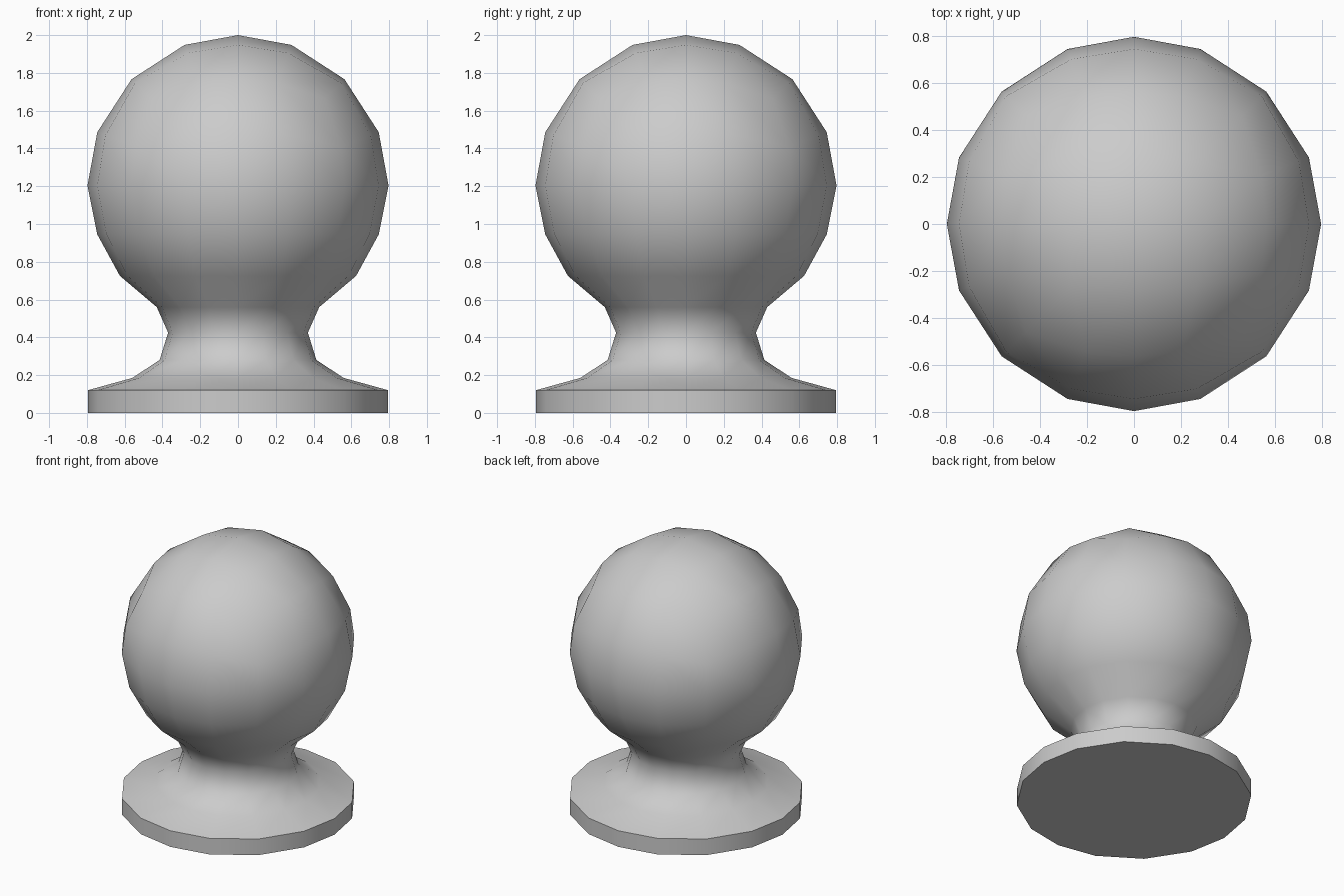
import bpy, bmesh, math

if "Cube" in bpy.data.objects:
    bpy.data.objects.remove(bpy.data.objects["Cube"])

# Rings (radius, z) below the ball's equator: lower ball, neck, flared foot
PROFILE = [(0.745, 0.945), (0.625, 0.725), (0.43, 0.56), (0.37, 0.425),
           (0.415, 0.28), (0.56, 0.185), (0.795, 0.12), (0.795, 0.0)]
R, CZ = 0.797, 1.203

bm = bmesh.new()

# Ball: gridded cube rounded into a sphere
bmesh.ops.create_cube(bm, size=2)
bmesh.ops.subdivide_edges(bm, edges=bm.edges[:], cuts=3, use_grid_fill=True)
for v in bm.verts:
    for i in range(3):
        if abs(abs(v.co[i]) - 0.5) < 0.01:
            v.co[i] = math.copysign(0.38, v.co[i])
    v.co = v.co.normalized() * R

# Keep the upper half
bmesh.ops.delete(bm, geom=[v for v in bm.verts if v.co.z < -0.01], context='VERTS')
for v in bm.verts:
    v.co.z += CZ

# Lower half, neck and foot: extrude the open ring down the profile
ring = [e for e in bm.edges if e.is_boundary]
for r, z in PROFILE:
    out = bmesh.ops.extrude_edge_only(bm, edges=ring)["geom"]
    ring = [g for g in out if isinstance(g, bmesh.types.BMEdge) and g.is_boundary]
    for v in {v for e in ring for v in e.verts}:
        s = r / v.co.xy.length
        v.co = (v.co.x * s, v.co.y * s, z)

# Flat underside
bmesh.ops.contextual_create(bm, geom=ring)
bmesh.ops.recalc_face_normals(bm, faces=bm.faces[:])

mesh = bpy.data.meshes.new("ball_finial")
bm.to_mesh(mesh)
bm.free()
obj = bpy.data.objects.new("ball_finial", mesh)
bpy.context.collection.objects.link(obj)
bpy.context.view_layer.objects.active = obj
obj.select_set(True)
bpy.ops.object.shade_smooth_by_angle(angle=math.radians(55))
